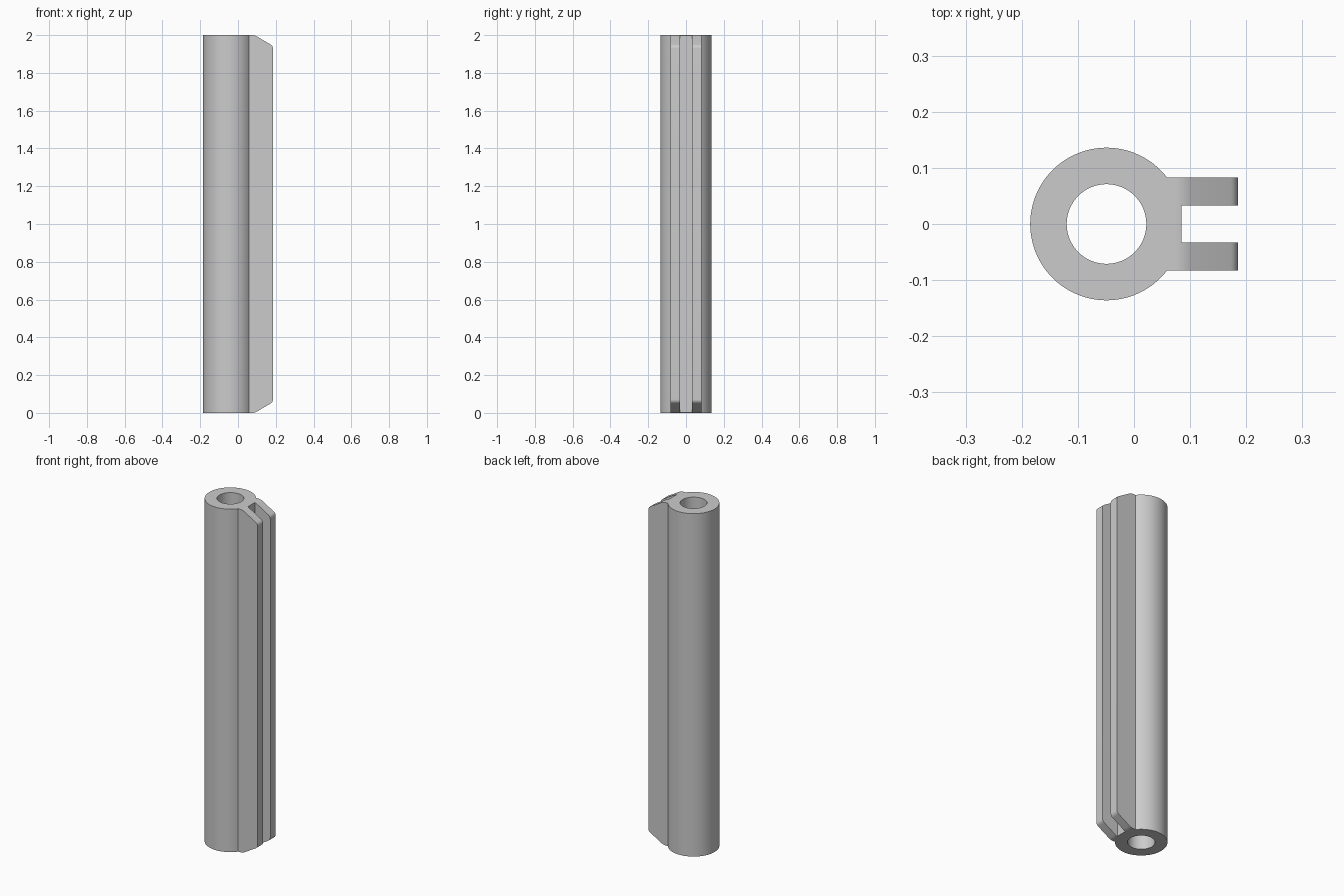
import bpy, bmesh
from math import sin, cos, asin, pi, radians
from mathutils import Vector

default = bpy.data.objects.get("Cube")
if default:
    bpy.data.objects.remove(default, do_unlink=True)

HEIGHT = 2.0
CX, R_OUT, R_IN = -0.049, 0.136, 0.071      # tube centre and radii
TIP, SLOT_X = 0.185, 0.085                  # fin tip and slot floor
FIN_OUT, FIN_IN = 0.083, 0.033              # fin outer and inner half widths


def arc(radius, start, end, steps):
    """Points along an arc around the tube axis."""
    return [(CX + radius * cos(start + (end - start) * i / steps),
             radius * sin(start + (end - start) * i / steps)) for i in range(steps + 1)]


def rounded(prev, corner, nxt, dist, steps=6):
    """Points that round off one corner."""
    p, c, n = Vector(prev), Vector(corner), Vector(nxt)
    a = c + (p - c).normalized() * dist
    b = c + (n - c).normalized() * dist
    pts = []
    for i in range(steps + 1):
        t = i / steps
        pts.append(tuple(a * (1 - t) ** 2 + c * 2 * t * (1 - t) + b * t ** 2))
    return pts


def prism(name, loops, place, depth):
    """Fill closed loops (inner ones become holes) and extrude them."""
    bm = bmesh.new()
    edges = []
    for loop in loops:
        vs = [bm.verts.new(place(*p)) for p in loop]
        edges += [bm.edges.new((v, vs[(i + 1) % len(vs)])) for i, v in enumerate(vs)]
    bmesh.ops.triangle_fill(bm, edges=edges, use_beauty=True)
    ext = bmesh.ops.extrude_face_region(bm, geom=bm.faces[:])
    moved = [g for g in ext["geom"] if isinstance(g, bmesh.types.BMVert)]
    bmesh.ops.translate(bm, verts=moved, vec=depth)
    bmesh.ops.recalc_face_normals(bm, faces=bm.faces[:])
    mesh = bpy.data.meshes.new(name)
    bm.to_mesh(mesh)
    bm.free()
    obj = bpy.data.objects.new(name, mesh)
    bpy.context.collection.objects.link(obj)
    return obj


# Cross-section: round tube with a slotted pair of fins, and the bore
join = asin(FIN_OUT / R_OUT)
outer = arc(R_OUT, join, 2 * pi - join, 80)
outer += [(TIP, -FIN_OUT), (TIP, -FIN_IN), (SLOT_X, -FIN_IN),
          (SLOT_X, FIN_IN), (TIP, FIN_IN), (TIP, FIN_OUT)]
bore = arc(R_IN, 0, 2 * pi, 64)[:-1]
tube = prism("slotted_tube", [outer, bore], lambda x, y: (x, y, 0), (0, 0, HEIGHT))

# Side silhouette: fin ends slope back to the tube with softened corners
shoulder, nose = (0.088, HEIGHT), (TIP, 1.943)
upper = rounded((-0.3, HEIGHT), shoulder, nose, 0.016)
upper += rounded(shoulder, nose, (TIP, 0), 0.015)
lower = [(x, HEIGHT - z) for x, z in reversed(upper)]
# The far side overshoots the tube; its ends stay flush with the tube ends
outline = [(-0.3, HEIGHT)] + upper + lower + [(-0.3, 0)]
cutter = prism("end_cutter", [outline], lambda x, z: (x, -0.3, z), (0, 0.6, 0))
cutter.hide_render = True

cut = tube.modifiers.new("sloped_ends", "BOOLEAN")
cut.operation = "INTERSECT"
cut.solver = "EXACT"
cut.object = cutter
bpy.ops.object.select_all(action="DESELECT")
bpy.context.view_layer.objects.active = tube
tube.select_set(True)
bpy.ops.object.modifier_apply(modifier=cut.name)
bpy.data.objects.remove(cutter, do_unlink=True)

# Single plain grey finish
grey = bpy.data.materials.new("plain_grey")
grey.use_nodes = True
colour = (0.6, 0.6, 0.6, 1)
grey.diffuse_color = colour
grey.node_tree.nodes["Principled BSDF"].inputs["Base Color"].default_value = colour
tube.data.materials.clear()
tube.data.materials.append(grey)
for poly in tube.data.polygons:
    poly.material_index = 0

bpy.ops.object.shade_smooth_by_angle(angle=radians(25))
